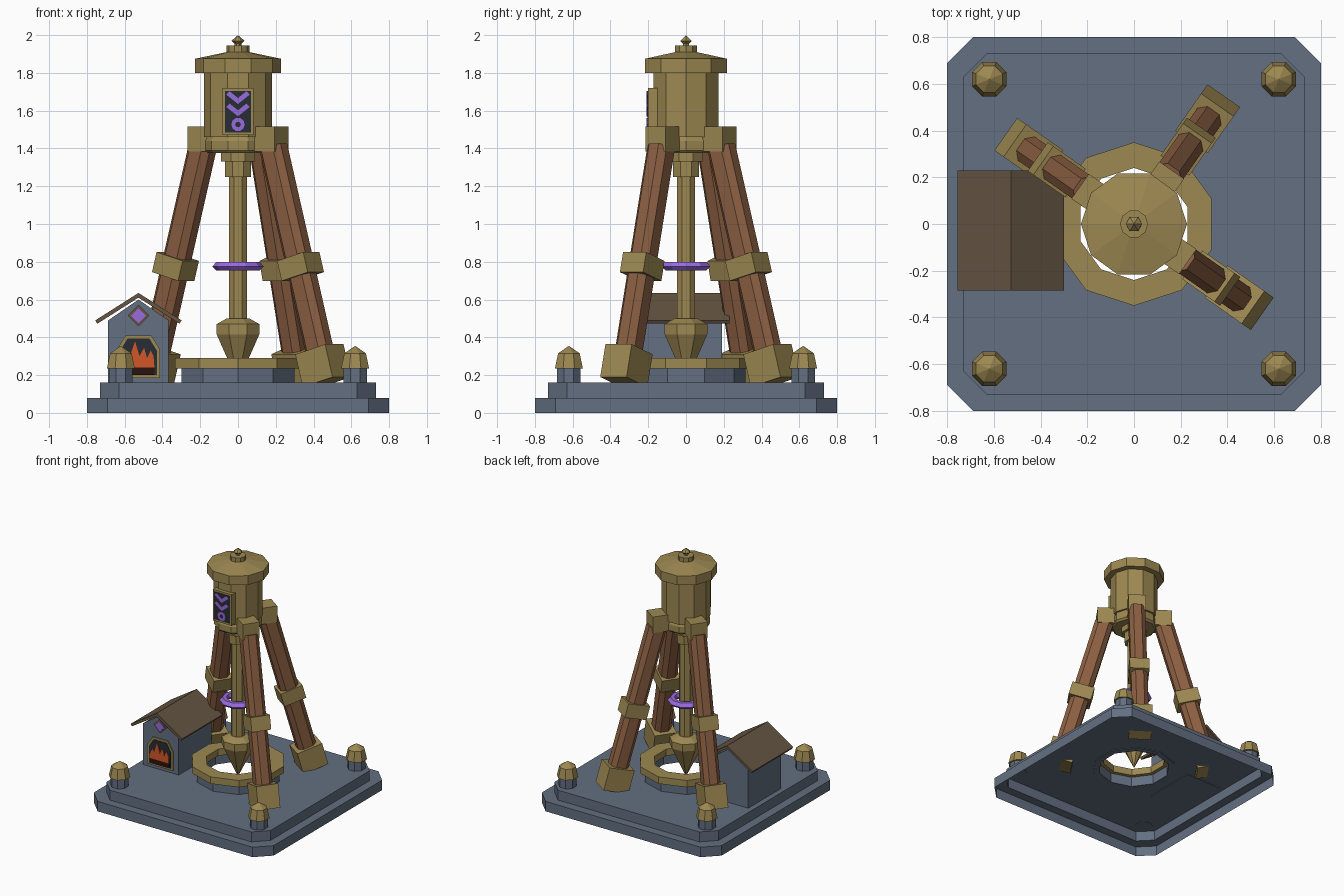
import bpy, bmesh, math
from mathutils import Matrix, Vector

cube = bpy.data.objects.get("Cube")
if cube:
    bpy.data.objects.remove(cube, do_unlink=True)


def material(name, r, g, b):
    m = bpy.data.materials.new(name)
    m.use_nodes = True
    m.diffuse_color = (r, g, b, 1)
    m.node_tree.nodes["Principled BSDF"].inputs["Base Color"].default_value = (r, g, b, 1)
    return m


STONE = material("blue_grey_stone", .125, .16, .22)
GOLD = material("old_gold", .34, .25, .085)
WOOD = material("red_brown_wood", .26, .115, .055)
ROOF = material("dark_roof_wood", .13, .09, .055)
PURPLE = material("glowing_purple", .32, .147, .73)
DARK = material("dark_slate", .02, .027, .036)
FIRE = material("fire_orange", .64, .095, .02)
EMBER = material("burnt_ember", .02, .006, .005)


def finish(bm, name, mat, matrix=None, recalc=True):
    if recalc:
        bmesh.ops.recalc_face_normals(bm, faces=bm.faces)
    if matrix:
        bm.transform(matrix)
    mesh = bpy.data.meshes.new(name)
    bm.to_mesh(mesh)
    bm.free()
    mesh.materials.append(mat)
    ob = bpy.data.objects.new(name, mesh)
    bpy.context.scene.collection.objects.link(ob)
    return ob


def lathe(name, profile, sides, mat, turn=0, closed=False, matrix=None):
    """Spin a (radius, z) profile into a faceted solid; closed makes a ring."""
    bm = bmesh.new()
    loops = []
    for r, z in profile:
        angles = [math.radians(turn) + math.tau * i / sides for i in range(sides)]
        loops.append([bm.verts.new((r * math.cos(a), r * math.sin(a), z)) for a in angles])
    pairs = list(zip(loops, loops[1:]))
    if closed:
        pairs.append((loops[-1], loops[0]))
    for low, high in pairs:
        for i in range(sides):
            j = (i + 1) % sides
            bm.faces.new((low[i], low[j], high[j], high[i]))
    if not closed:
        bm.faces.new(loops[0])
        bm.faces.new(loops[-1])
    bmesh.ops.remove_doubles(bm, verts=bm.verts, dist=1e-5)
    return finish(bm, name, mat, matrix)


def box(name, size, matrix, mat, chamfer=0):
    """Box, optionally with its four upright edges chamfered."""
    bm = bmesh.new()
    bmesh.ops.create_cube(bm, size=1, matrix=Matrix.Diagonal((*size, 1)))
    if chamfer:
        upright = [e for e in bm.edges if abs(e.verts[0].co.z - e.verts[1].co.z) > size[2] / 2]
        bmesh.ops.bevel(bm, geom=upright, offset=chamfer, segments=1, affect='EDGES')
    return finish(bm, name, mat, matrix)


def prism(name, points, y0, y1, mat, cx=0, cz=0):
    """Extrude an (x, z) outline from y0 to y1."""
    bm = bmesh.new()
    front = [bm.verts.new((cx + x, y0, cz + z)) for x, z in points]
    back = [bm.verts.new((cx + x, y1, cz + z)) for x, z in points]
    bm.faces.new(front)
    bm.faces.new(back[::-1])
    for i in range(len(points)):
        j = (i + 1) % len(points)
        bm.faces.new((front[i], front[j], back[j], back[i]))
    return finish(bm, name, mat)


def mirrored(half):
    """Complete a symmetric outline from its right half."""
    return half + [(-x, z) for x, z in reversed(half) if x > 0]


# Stepped base: a shell open underneath, with a ten-sided shaft hole
SHAFT = .27
bm = bmesh.new()
rings = []
for h, c, z in ((.8, .11, 0), (.8, .11, .08), (.73, .1, .08), (.73, .1, .16)):
    k = h - c
    outline = ((h, -k), (h, k), (k, h), (-k, h), (-h, k), (-h, -k), (-k, -h), (k, -h))
    rings.append([bm.verts.new((x, y, z)) for x, y in outline])
for low, high in zip(rings, rings[1:]):
    for i in range(8):
        j = (i + 1) % 8
        bm.faces.new((low[i], low[j], high[j], high[i]))
rim = [e for e in bm.edges if all(v in rings[-1] for v in e.verts)]
hole = []
for i in range(10):
    a = math.radians(18 + 36 * i)
    hole.append(bm.verts.new((SHAFT * math.cos(a), SHAFT * math.sin(a), .16)))
rim += [bm.edges.new((hole[i], hole[(i + 1) % 10])) for i in range(10)]
bmesh.ops.triangle_fill(bm, edges=rim, use_beauty=True, normal=Vector((0, 0, 1)))
bmesh.ops.recalc_face_normals(bm, faces=bm.faces)
if sum(f.normal.z * f.calc_area() for f in bm.faces) < 0:
    bmesh.ops.reverse_faces(bm, faces=bm.faces)
finish(bm, "stepped_base", STONE, recalc=False)

# Shaft curb
lathe("curb_stone", [(.315, .155), (.315, .235), (SHAFT, .235), (SHAFT, .155)], 10, STONE, 18, True)
lathe("curb_ring", [(.35, .235), (.35, .29), (.24, .29), (.24, .235)], 10, GOLD, 18, True)

# Corner posts
for sx in (-1, 1):
    for sy in (-1, 1):
        at = Matrix.Translation((.62 * sx, .62 * sy, 0))
        lathe("corner_post", [(.067, .155), (.067, .235)], 8, STONE, 22.5, matrix=at)
        lathe("corner_cap", [(.08, .235), (.062, .315), (0, .355)], 8, GOLD, 22.5, matrix=at)

# Three leaning legs
TILT = math.radians(15.5)
for angle in (55, 145, -35):
    spin = Matrix.Rotation(math.radians(angle), 4, 'Z')

    def on_leg(z, lean=TILT):
        r = .55 - .278 * (z - .25)
        return spin @ Matrix.Translation((r, 0, z)) @ Matrix.Rotation(-lean, 4, 'Y')

    box("leg_beam", (.14, .125, 1.22), on_leg(.82), WOOD, .032)
    box("leg_foot", (.2, .17, .18), on_leg(.25), GOLD)
    box("leg_band", (.175, .15, .11), on_leg(.775), GOLD)
    box("leg_head_block", (.13, .13, .13), on_leg(1.45, 0), GOLD)

# Head housing, cap and finial
lathe("head_collar", [(.16, 1.375), (.175, 1.39), (.175, 1.44), (.16, 1.47)], 10, GOLD)
lathe("head_body", [(.18, 1.46), (.18, 1.81)], 10, GOLD)
lathe("head_cap", [(.227, 1.8), (.227, 1.875), (.06, 1.91)], 10, GOLD)
lathe("cap_knob", [(.06, 1.9), (.06, 1.945)], 10, GOLD)
lathe("finial", [(.018, 1.94), (.018, 1.955), (.035, 1.97), (0, 2)], 6, GOLD)

# Drill shaft and bit
lathe("shaft_socket", [(.075, 1.25), (.075, 1.33), (.098, 1.33), (.098, 1.38)], 8, GOLD, 22.5)
lathe("drill_shaft", [(.053, .48), (.053, 1.27)], 8, GOLD, 22.5)
lathe("drill_bit", [(0, .16), (.122, .415), (.122, .47), (.065, .5)], 8, GOLD, 22.5)
lathe("energy_ring", [(.135, .775), (.115, .8), (.085, .8), (.075, .775), (.085, .755), (.115, .755)],
      10, PURPLE, 0, True)

# Sign on the head
prism("sign_frame", mirrored([(.083, -.125), (.083, .125)]), -.2, -.15, GOLD, 0, 1.595)
prism("sign_panel", mirrored([(.07, -.11), (.07, .11)]), -.204, -.198, DARK, 0, 1.595)
for z in (1.635, 1.57):
    prism("sign_chevron", [(0, 0), (.062, .05), (.045, .068), (0, .032), (-.045, .068), (-.062, .05)],
          -.209, -.202, PURPLE, 0, z)
lathe("sign_circle", [(.036, 0), (.036, .007), (.015, .007), (.015, 0)], 10, PURPLE, 0, True,
      Matrix.Translation((0, -.202, 1.527)) @ Matrix.Rotation(math.pi / 2, 4, 'X'))

# Forge house
HX, FRONT = -.527, -.23
prism("house_walls", mirrored([(.16, .155), (.16, .49), (0, .6)]), FRONT, .19, STONE, HX)
for side, label in ((-1, "right"), (1, "left")):
    slab = [(0, .635), (.228, .49), (.218, .472), (0, .61)]
    prism("roof_" + label, [(side * x, z) for x, z in slab], -.285, .23, ROOF, HX)

# Hearth opening, flames and gable gem
prism("hearth_frame", mirrored([(.115, .185), (.115, .335), (.068, .41)]), FRONT - .009, FRONT, GOLD, HX)
prism("hearth_opening", mirrored([(.097, .2), (.097, .33), (.058, .394)]),
      FRONT - .013, FRONT - .008, DARK, HX)
prism("embers", mirrored([(.085, .2), (.085, .245)]), FRONT - .017, FRONT - .012, EMBER, HX)
prism("flames", [(-.085, .24), (.085, .24), (.08, .3), (.065, .33), (.045, .29), (.03, .345),
                 (.005, .3), (-.018, .38), (-.045, .3), (-.06, .325), (-.085, .27)],
      FRONT - .019, FRONT - .014, FIRE, HX)
for name, s, d, mat in (("gem_frame", .057, .009, ROOF), ("gem", .04, .015, PURPLE)):
    prism(name, [(s, 0), (0, s), (-s, 0), (0, -s)], FRONT - d, FRONT - d + .008, mat, HX, .515)
